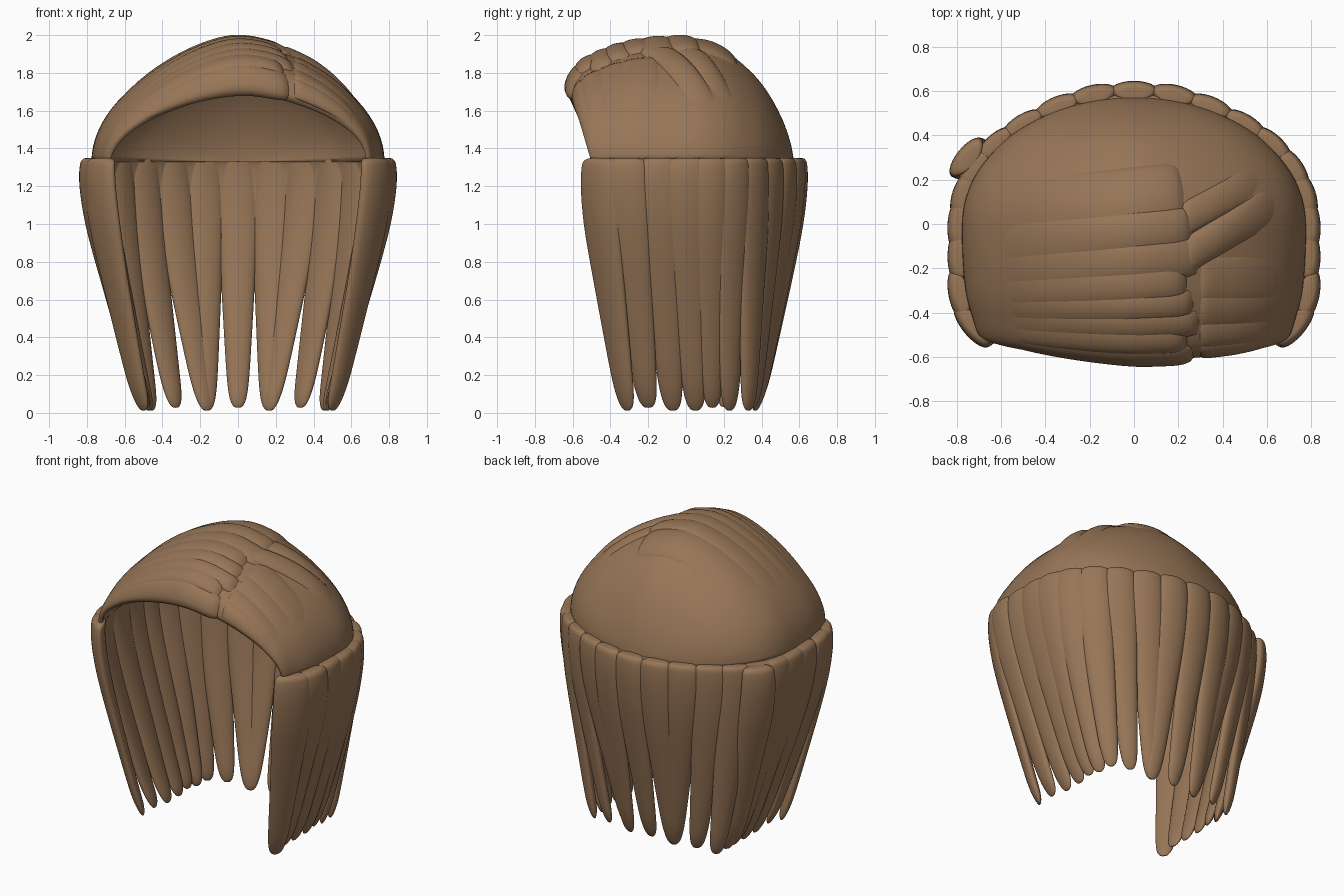
import bpy, math
from math import sin, cos, pi, radians
from mathutils import Vector

if "Cube" in bpy.data.objects:
    bpy.data.objects.remove(bpy.data.objects["Cube"], do_unlink=True)

hair = bpy.data.materials.new("brown hair")
hair.use_nodes = True
BROWN = (0.31, 0.18, 0.095, 1)
hair.diffuse_color = BROWN
hair.node_tree.nodes["Principled BSDF"].inputs["Base Color"].default_value = BROWN


def make_grid(name, rows, closed=False, capped=False):
    """Skin a list of equally long point rows as one smooth surface."""
    n = len(rows[0])
    verts = [p for row in rows for p in row]
    faces = []
    for i in range(len(rows) - 1):
        for j in range(n if closed else n - 1):
            k = (j + 1) % n
            faces.append((i * n + j, (i + 1) * n + j, (i + 1) * n + k, i * n + k))
    if capped:
        faces.append(tuple(range(n)))
        faces.append(tuple(range(len(verts) - 1, len(verts) - 1 - n, -1)))
    mesh = bpy.data.meshes.new(name)
    mesh.from_pydata(verts, [], faces)
    mesh.materials.append(hair)
    mesh.shade_smooth()
    obj = bpy.data.objects.new(name, mesh)
    bpy.context.collection.objects.link(obj)
    return obj


def spline(points, t):
    """Catmull-Rom value at t, counted in control points."""
    last = len(points) - 1
    i = max(0, min(int(t), last - 1))
    f = t - i
    a, b, c, d = (Vector(points[max(0, min(k, last))]) for k in (i - 1, i, i + 1, i + 2))
    return 0.5 * (2 * b + (c - a) * f + (2 * a - 5 * b + 4 * c - d) * f * f
                  + (3 * b - a - 3 * c + d) * f ** 3)


# Ear-to-ear arches of the crown: crown y, base y, half width, top z, sideways shift
BASE = 1.33
arches = [(-0.59, -0.50, 0.675, 1.685, 0.035), (-0.615, -0.50, 0.695, 1.725, 0.035),
          (-0.57, -0.48, 0.71, 1.825, 0.03), (-0.45, -0.42, 0.73, 1.895, 0.02),
          (-0.30, -0.30, 0.76, 1.945, 0.01), (-0.10, -0.10, 0.775, 1.97, 0)]
for deg in (8, 24, 40, 52, 64, 75, 84, 89.5):
    c, s = cos(radians(deg)), sin(radians(deg))
    arches.append((0.57 * s, 0.57 * s, 0.775 * c, BASE + 0.64 * c ** 1.3, 0))


def crown(t, a):
    yc, yb, w, top, shift = spline(arches, t)
    c, s = cos(a), max(0.0, sin(a))
    x = w * c * (0.6 + 0.4 * abs(c)) + shift * s
    return Vector((x, yb + (yc - yb) * s, BASE + (top - BASE) * s))


def crown_offset(t, a, off):
    e = 0.02
    n = (crown(t + e, a) - crown(t - e, a)).cross(crown(t, a + e) - crown(t, a - e))
    return crown(t, a) + n.normalized() * off


# Crown cap
cap = make_grid("crown_cap", [[crown(i / 4, pi * j / 48) for j in range(49)]
                              for i in range((len(arches) - 1) * 4 + 1)])
thick = cap.modifiers.new("thickness", "SOLIDIFY")
thick.thickness = 0.03
thick.offset = -1


def swept_lock(name, start, end, a0, a1, height):
    """Raised lock over the crown; start and end are (centre, half width) across arches."""
    rows = []
    for i in range(17):
        v = -1 + 2 * i / 16
        row = []
        for j in range(37):
            u = j / 36
            tip = min(1, u / 0.1)
            nose = math.sqrt(max(0.0, 1 - (1 - tip) ** 2))
            fade = 1 - max(0, (u - 0.3) / 0.7) ** 1.3
            mid = start[0] + (end[0] - start[0]) * u
            half = (start[1] + (end[1] - start[1]) * u) * (0.65 + 0.35 * nose)
            bulge = math.sqrt(max(0.0, 1 - v * v)) * nose * fade
            t = max(0.03, mid + half * v)
            row.append(crown_offset(t, a0 + (a1 - a0) * u, (height + 0.012) * bulge - 0.012))
        rows.append(row)
    make_grid(name, rows)


# Locks combed from the parting to the model's right, the broad fringe first
PART = radians(63)
for k, (mid, half) in enumerate([(1.15, 1.2), (2.4, 0.6), (3.0, 0.5), (3.6, 0.5),
                                 (4.2, 0.5), (4.8, 0.5), (5.5, 0.55), (6.5, 0.9)]):
    shift = radians(3) * sin(k * 2.1) if k else 0
    swept_lock(f"right_swept_lock_{k}", (mid, half), (mid * 0.85 + 0.3, half * 1.15),
               PART + shift, radians(160), 0.03 if k < 7 else 0.02)

# Locks combed from the parting to the model's left
for k, (mid, half) in enumerate([(1.5, 0.8), (2.5, 0.6), (3.4, 0.6), (4.2, 0.6)]):
    swept_lock(f"left_swept_lock_{k}", (mid, half), (mid, half * 1.2),
               PART - radians(1), radians(14), 0.012)
swept_lock("parting_lock", (4.7, 0.45), (6.4, 0.6), radians(69), radians(22), 0.03)
swept_lock("back_parting_lock", (5.6, 0.5), (7.2, 0.5), radians(69), radians(25), 0.018)

# Hanging locks: height, reach from tip to top outline, width factor
lock_levels = [(0.012, 0.0, 0.14), (0.035, 0.02, 0.33), (0.09, 0.08, 0.47), (0.2, 0.2, 0.58),
               (0.45, 0.43, 0.72), (0.75, 0.7, 0.88), (1.0, 0.9, 1.02), (1.2, 1.0, 1.02),
               (1.3, 1.0, 0.97), (1.335, 0.98, 0.88), (1.35, 0.95, 0.6)]


def hanging_lock(name, top, tip, normal, half, drop):
    top, tip, normal = Vector(top), Vector(tip), Vector(normal).normalized()
    along = Vector((-normal.y, normal.x))
    rows = []
    for i in range((len(lock_levels) - 1) * 2 + 1):
        z, reach, size = spline(lock_levels, i / 2)
        mid = tip.lerp(top, reach)
        depth = 0.045 * (0.35 + 0.65 * size) * min(1, size * 2)
        z += drop * max(0, 1 - z)
        ring = []
        for j in range(18):
            a = 2 * pi * j / 18
            p = mid + along * (half * size * cos(a)) + normal * (depth * sin(a))
            ring.append((p.x, p.y, z))
        rows.append(ring)
    obj = make_grid(name, rows[::-1], closed=True, capped=True)
    obj.modifiers.new("rounding", "SUBSURF").levels = 1


# Half outline from the front corner to the back: top x, y, tip x, y
half_outline = [(0.73, -0.46, 0.50, -0.31), (0.79, -0.32, 0.485, -0.20),
                (0.795, -0.15, 0.475, -0.07), (0.795, 0.00, 0.475, 0.05),
                (0.775, 0.13, 0.475, 0.14), (0.72, 0.25, 0.47, 0.23),
                (0.625, 0.36, 0.46, 0.33), (0.50, 0.45, 0.33, 0.355),
                (0.345, 0.53, 0.165, 0.365), (0.18, 0.583, 0.165, 0.37)]
right_half = [(-a, b, -c, d) for a, b, c, d in half_outline]
outline = half_outline + [(0.0, 0.60, 0.0, 0.375)] + right_half[::-1]
for i, (x, y, tx, ty) in enumerate(outline):
    prev = outline[i - 1] if i else (0.62, -0.53)
    nxt = outline[i + 1] if i < len(outline) - 1 else (-0.62, -0.53)
    normal = (nxt[1] - prev[1], prev[0] - nxt[0])
    half = 0.12 if y < 0.1 else 0.108
    hanging_lock(f"hanging_lock_{i}", (x, y), (tx, ty), normal, half, 0.015 * (i % 3 == 1))

# Loose lock standing out behind the model's right ear
hanging_lock("loose_lock", (-0.755, 0.30), (-0.49, 0.2), (-0.75, 0.6), 0.11, 0.02)

# Smooth lining behind the upper part of the hanging locks
rows = []
for i in range(9):
    z, reach, size = spline(lock_levels, 5.6 + 3.7 * i / 8)
    row = []
    for j in range((len(outline) - 1) * 3 + 1):
        x, y, tx, ty = spline(outline, j / 3)
        inset = 0.985 - 0.03 * i / 8
        p = Vector((tx, ty)).lerp(Vector((x, y)), reach) * inset
        row.append((p.x, p.y, z))
    rows.append(row)
lining = make_grid("inner_lining", rows)
thick = lining.modifiers.new("thickness", "SOLIDIFY")
thick.thickness = 0.02
thick.offset = 0
